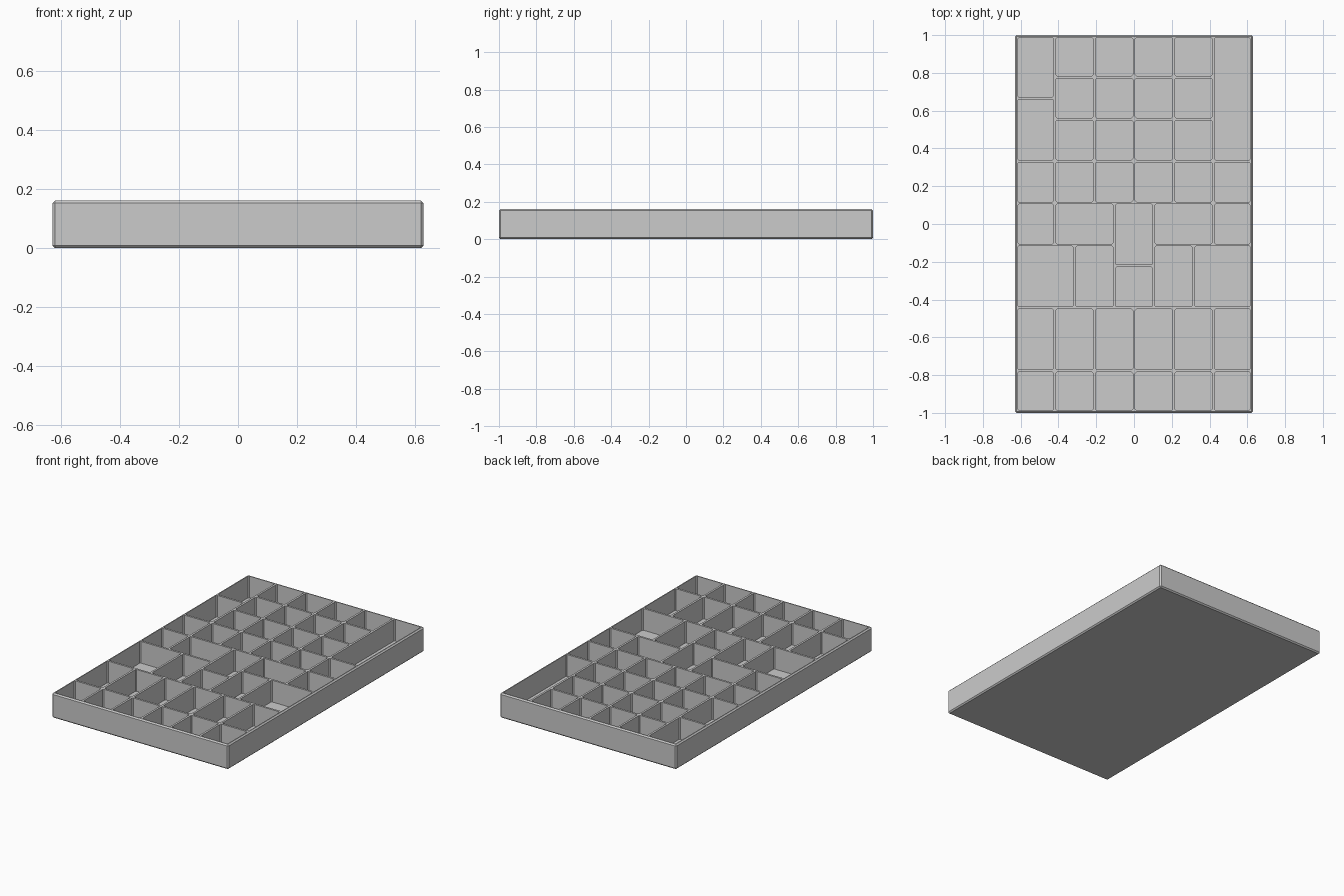
import bpy, bmesh
from mathutils import Vector

if "Cube" in bpy.data.objects:
    bpy.data.objects.remove(bpy.data.objects["Cube"])

W, D, H = 1.26, 2.0, 0.16       # tray size
FLOOR = 0.02                    # floor thickness
EDGE = 0.014                    # outer wall thickness
HALF = 0.0065                   # half thickness of a divider
COLS, ROWS = 6, 9
PX, PY = W / COLS, D / ROWS     # grid pitch

grey = bpy.data.materials.new("light grey")
grey.diffuse_color = (0.6, 0.6, 0.6, 1)
grey.use_nodes = True
grey.node_tree.nodes["Principled BSDF"].inputs["Base Color"].default_value = grey.diffuse_color


def add_box(bm, lo, hi, chamfer, vertical_only):
    """Box between two corners with flat chamfered edges."""
    lo, hi = Vector(lo), Vector(hi)
    verts = bmesh.ops.create_cube(bm, size=1)["verts"]
    for v in verts:
        v.co = Vector([(lo[i] + hi[i]) / 2 + v.co[i] * (hi[i] - lo[i]) for i in range(3)])
    edges = {e for v in verts for e in v.link_edges}
    if vertical_only:
        edges = {e for e in edges if abs(e.verts[0].co.z - e.verts[1].co.z) > 0.01}
    bmesh.ops.bevel(bm, geom=list(edges), offset=chamfer, segments=1,
                    affect='EDGES', profile=0.5)


def make_object(name, bm):
    bmesh.ops.recalc_face_normals(bm, faces=bm.faces)
    mesh = bpy.data.meshes.new(name)
    bm.to_mesh(mesh)
    bm.free()
    mesh.materials.append(grey)
    ob = bpy.data.objects.new(name, mesh)
    bpy.context.scene.collection.objects.link(ob)
    return ob


# Pockets as (first column, first row, last column, last row) on the grid, rows from the back
pockets = [(c, r, c + 1, r + 1) for r in range(3) for c in range(1, 5)]
pockets += [(c, 3, c + 1, 4) for c in range(6)]
pockets += [(c, 6.5, c + 1, 8) for c in range(6)]
pockets += [(c, 8, c + 1, 9) for c in range(6)]
pockets += [(0, 0, 1, 1.5), (0, 1.5, 1, 3), (5, 0, 6, 3)]           # long side pockets
pockets += [(0, 4, 1, 5), (1, 4, 2.5, 5), (3.5, 4, 5, 5), (5, 4, 6, 5)]
pockets += [(2.5, 4, 3.5, 5.5), (2.5, 5.5, 3.5, 6.5)]               # centre pockets
pockets += [(0, 5, 1.5, 6.5), (1.5, 5, 2.5, 6.5), (3.5, 5, 4.5, 6.5), (4.5, 5, 6, 6.5)]

# Tray body
bm = bmesh.new()
add_box(bm, (-W / 2, -D / 2, 0), (W / 2, D / 2, H), 0.008, False)
tray = make_object("compartment_tray", bm)

# Pocket cutters
bm = bmesh.new()
for c0, r0, c1, r1 in pockets:
    x0 = -W / 2 + c0 * PX + (EDGE if c0 == 0 else HALF)
    x1 = -W / 2 + c1 * PX - (EDGE if c1 == COLS else HALF)
    y1 = D / 2 - r0 * PY - (EDGE if r0 == 0 else HALF)
    y0 = D / 2 - r1 * PY + (EDGE if r1 == ROWS else HALF)
    add_box(bm, (x0, y0, FLOOR), (x1, y1, H + 0.1), 0.006, True)
cutter = make_object("pocket_cutter", bm)
cutter.hide_render = True

# Cut the pockets, then drop the cutter
cut = tray.modifiers.new("pockets", 'BOOLEAN')
cut.operation = 'DIFFERENCE'
cut.solver = 'EXACT'
cut.object = cutter
bpy.context.view_layer.objects.active = tray
tray.select_set(True)
bpy.ops.object.modifier_apply(modifier=cut.name)
bpy.data.objects.remove(cutter)
